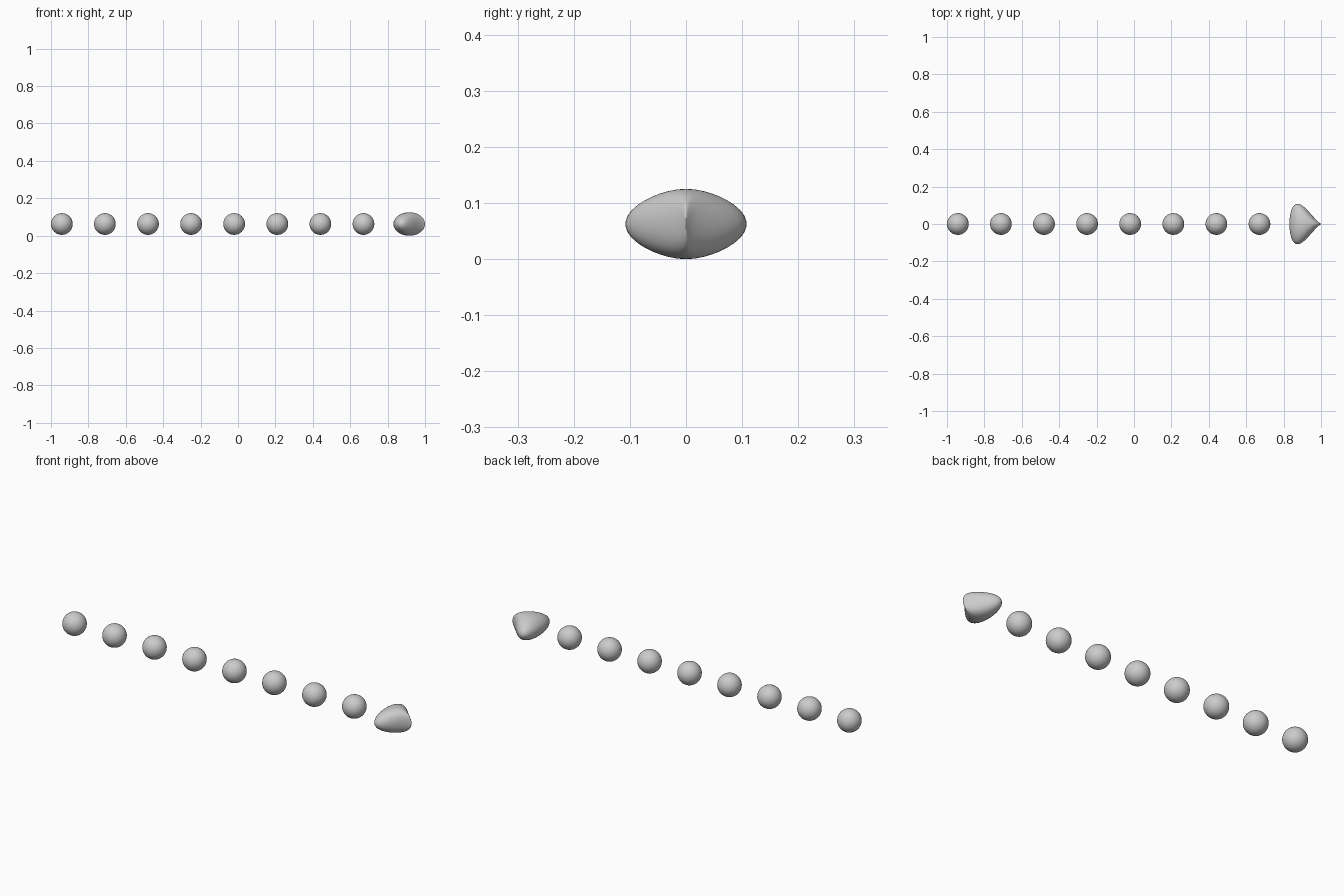
import bpy

if "Cube" in bpy.data.objects:
    bpy.data.objects.remove(bpy.data.objects["Cube"])

Z = 0.0625


def ball(name, loc, scale):
    bpy.ops.mesh.primitive_uv_sphere_add(segments=48, ring_count=32, radius=1)
    ob = bpy.context.object
    ob.name = name
    for v in ob.data.vertices:
        v.co = (v.co.x * scale[0], v.co.y * scale[1], v.co.z * scale[2])
    ob.location = loc
    bpy.ops.object.shade_smooth()
    return ob


# Row of equal beads forming the body
for i in range(8):
    ball(f"body_bead_{i + 1}", (-0.942 + 0.2304 * i, 0, Z), (0.058,) * 3)

# Head: ellipsoid whose width tapers to a point towards +x
HALF = 0.0845
head = ball("pointed_head", (1 - HALF, 0, Z), (HALF, 0.164, Z))
for v in head.data.vertices:
    u = v.co.x / HALF
    v.co.y *= 0.04 + 0.96 * (1 - u) / 2
